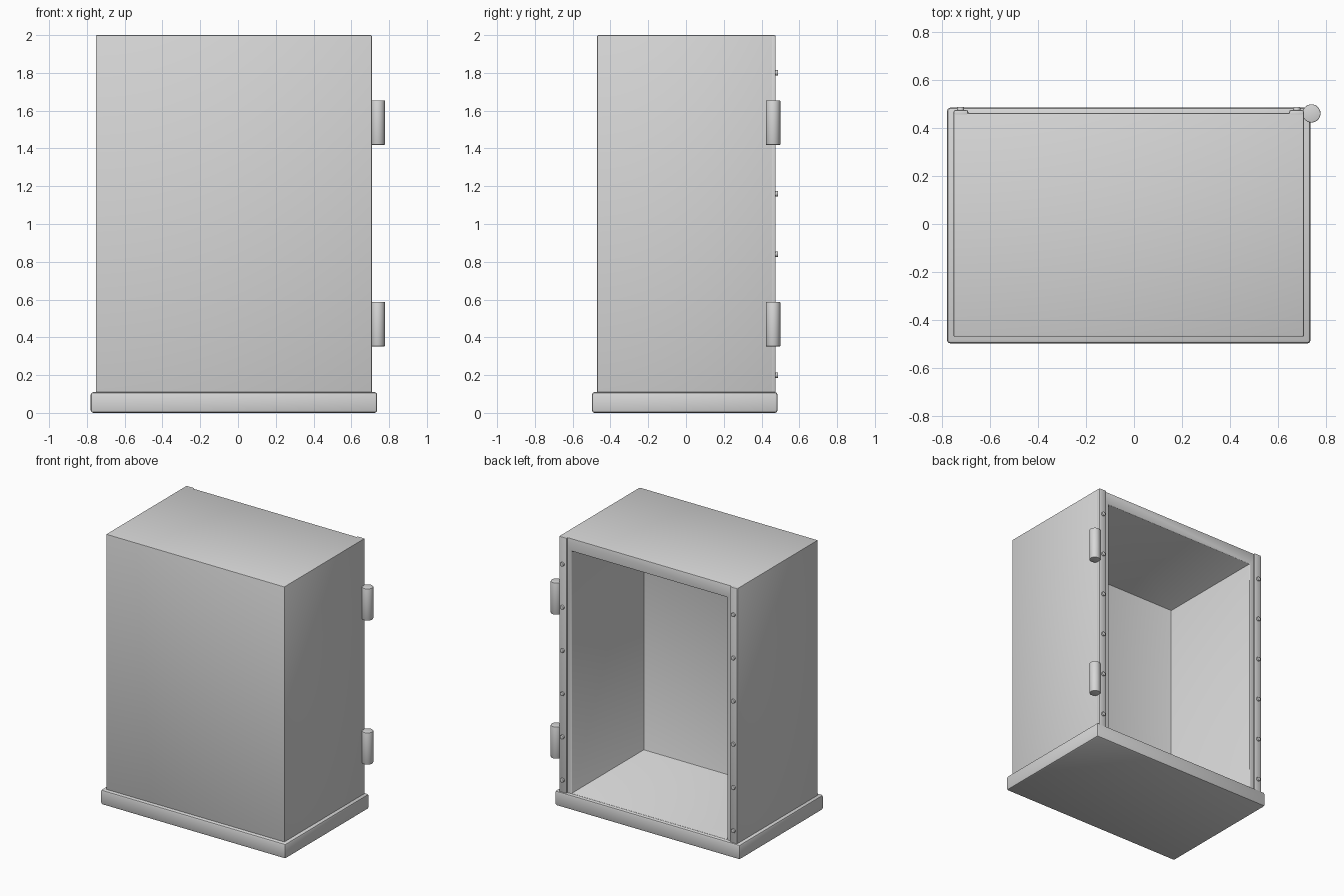
import bpy, bmesh
from math import radians, pi
from mathutils import Matrix, Vector

cube = bpy.data.objects.get("Cube")
if cube:
    bpy.data.objects.remove(cube, do_unlink=True)

grey = bpy.data.materials.new("painted_grey")
grey.use_nodes = True
colour = (0.68, 0.68, 0.68, 1)
grey.diffuse_color = colour
grey.node_tree.nodes["Principled BSDF"].inputs["Base Color"].default_value = colour

CX = -0.022          # cabinet centre line
HALF = 0.731         # half the cabinet width
TOP, BASE_TOP = 2.0, 0.11
FRONT, BACK = -0.47, 0.462
WALL = 0.094


def finish(name, bm, bevel):
    """Turn a bmesh into a shaded object with softened edges."""
    bmesh.ops.recalc_face_normals(bm, faces=bm.faces)
    mesh = bpy.data.meshes.new(name)
    bm.to_mesh(mesh)
    bm.free()
    obj = bpy.data.objects.new(name, mesh)
    bpy.context.collection.objects.link(obj)
    mesh.materials.append(grey)
    bpy.ops.object.select_all(action='DESELECT')
    obj.select_set(True)
    bpy.context.view_layer.objects.active = obj
    mod = obj.modifiers.new("soft_edges", 'BEVEL')
    mod.width, mod.segments = bevel, 2
    mod.limit_method = 'ANGLE'
    bpy.ops.object.modifier_apply(modifier=mod.name)
    bpy.ops.object.shade_smooth_by_angle(angle=radians(35))


def box(name, low, high, bevel):
    low, high = Vector(low), Vector(high)
    bm = bmesh.new()
    bmesh.ops.create_cube(bm, size=1, matrix=Matrix.Translation((low + high) / 2)
                          @ Matrix.Diagonal((*(high - low), 1)))
    finish(name, bm, bevel)


def cylinder(name, centre, radius, depth, turn, sides):
    bm = bmesh.new()
    bmesh.ops.create_cone(bm, cap_ends=True, segments=sides, radius1=radius,
                          radius2=radius, depth=depth,
                          matrix=Matrix.Translation(centre) @ turn)
    finish(name, bm, 0.003)


# Cabinet shell: rectangles joined from the outer front, round the rim, to the inner front
bm = bmesh.new()
rings = []
for inset, y, low in ((0, FRONT, 0.02), (0, BACK, 0.02),
                      (WALL, BACK, BASE_TOP + 0.002),
                      (WALL, FRONT + 0.086, BASE_TOP + 0.002)):
    w, high = HALF - inset, TOP - inset
    rings.append([bm.verts.new((CX + x, y, z)) for x, z in
                  ((-w, low), (w, low), (w, high), (-w, high))])
for a, b in zip(rings, rings[1:]):
    for i in range(4):
        j = (i + 1) % 4
        bm.faces.new((a[i], a[j], b[j], b[i]))
bm.faces.new(rings[0])
bm.faces.new(rings[-1])
finish("cabinet_shell", bm, 0.006)

# Plinth
box("base_plinth", (-0.78, -0.498, 0), (0.737, 0.485, BASE_TOP), 0.014)

# Mounting strips with screws on both sides of the opening
for side, label in ((-1, "right"), (1, "left")):
    xs = sorted((CX + side * HALF, CX + side * (HALF - 0.062)))
    box(f"{label}_mounting_strip", (xs[0], 0.446, BASE_TOP - 0.02),
        (xs[1], 0.475, TOP), 0.008)
    for n in range(6):
        cylinder(f"{label}_screw_{n + 1}",
                 (CX + side * (HALF - 0.03), 0.478, 0.2 + 0.32 * n),
                 0.015, 0.02, Matrix.Rotation(pi / 2, 4, 'X'), 16)

# Hinge barrels
for label, z in (("lower", 0.47), ("upper", 1.537)):
    cylinder(f"{label}_hinge", (0.74, 0.461, z), 0.038, 0.236, Matrix(), 32)
